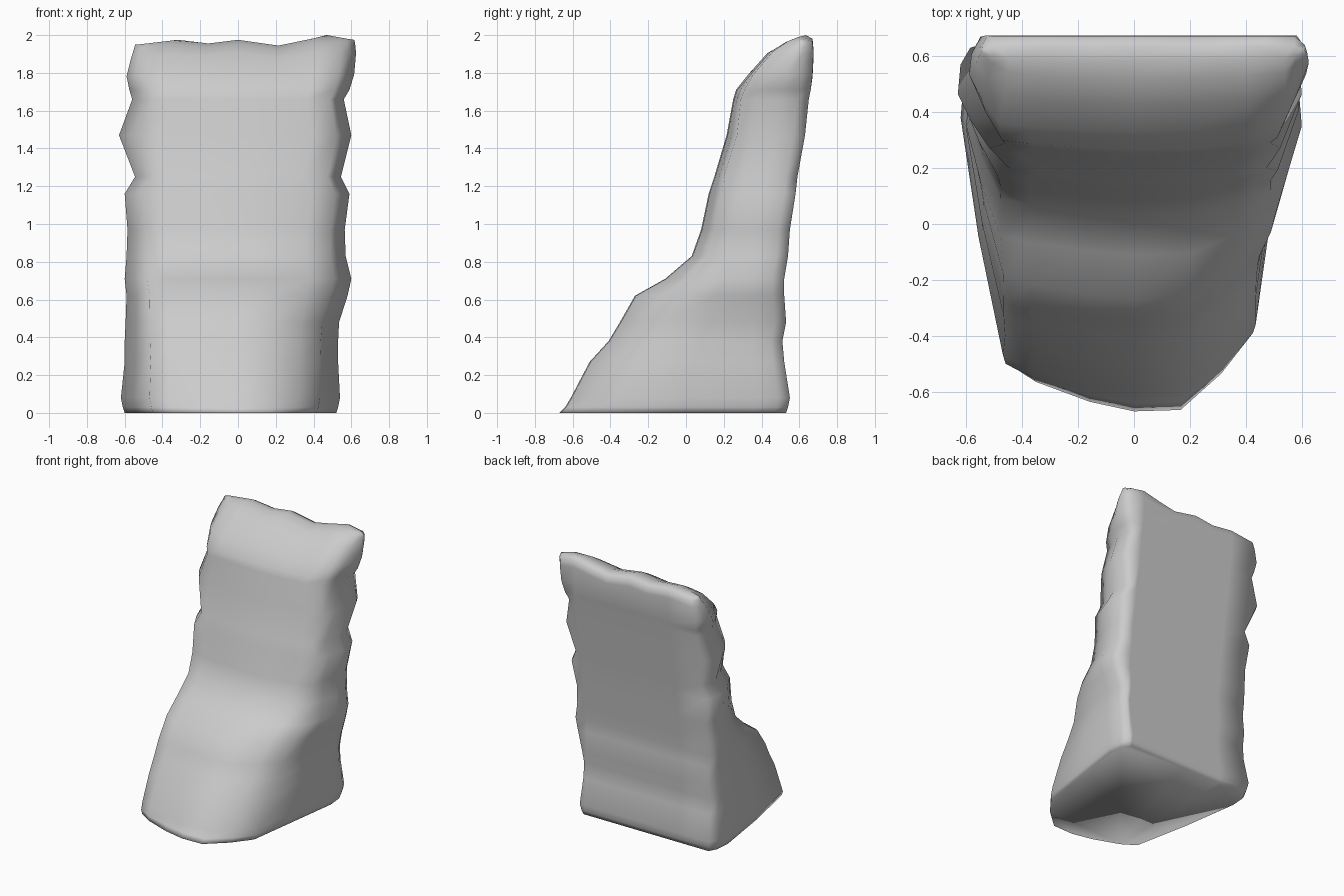
import bpy, bmesh

# Horizontal slices: z, left x, right x, front y, back y, left corner y, right corner y
SLICES = [
    (0.00, -.60, .52, -.67, .53, -.50, -.40),
    (0.03, -.61, .53, -.64, .54, -.50, -.39),
    (0.08, -.62, .54, -.61, .55, -.47, -.36),
    (0.27, -.60, .53, -.51, .52, -.40, -.27),
    (0.38, -.60, .53, -.41, .51, -.33, -.19),
    (0.48, -.595, .535, -.35, .53, -.28, -.12),
    (0.62, -.59, .58, -.27, .52, -.18, -.03),
    (0.71, -.60, .60, -.11, .52, -.04, .05),
    (0.83, -.59, .57, .03, .54, .09, .12),
    (0.97, -.585, .565, .08, .55, .14, .16),
    (1.16, -.60, .59, .12, .58, .18, .19),
    (1.25, -.545, .545, .15, .59, .20, .20),
    (1.47, -.63, .60, .215, .63, .27, .27),
    (1.66, -.56, .56, .25, .65, .29, .29),
    (1.71, -.575, .59, .265, .66, .30, .31),
    (1.79, -.59, .615, .33, .67, .36, .36),
    (1.90, -.565, .625, .43, .675, .46, .46),
    (1.95, -.55, .62, .52, .67, .54, .54),
    (1.97, -.545, .615, .585, .635, .59, .59),
]
# Wavy crest height across x
CREST = [(-.7, 1.94), (-.53, 1.95), (-.32, 1.975), (-.15, 1.955), (0, 1.975),
         (.19, 1.94), (.35, 1.97), (.47, 2.0), (.61, 1.975), (.7, 1.975)]


def crest(x):
    for (a, za), (b, zb) in zip(CREST, CREST[1:]):
        if x <= b:
            return za + (zb - za) * (x - a) / (b - a)
    return CREST[-1][1]


def lerp(a, b, t):
    return a + (b - a) * t


def section(z, xl, xr, yf, yb, cl, cr):
    t = min(z, 1.0)
    fl, fr = lerp(.75, .82, t), lerp(.80, .87, t)
    d = yb - yf
    s = min(.17, d * .4)
    e = min(.06, d * .2)
    left, right = fl * xl, fr * xr
    pts = [(left, cl), (left * .78, lerp(yf, cl, .62)), (left * .35, lerp(yf, cl, .2)),
           (0, yf), (right * .4, yf + .005), (right * .75, lerp(yf, cr, .5)), (right, cr),
           (lerp(right, xr, .5), lerp(cr, yb - s, .5)), (xr, yb - s), (xr * .985, yb - e), (xr * .93, yb),
           (.47, yb), (.33, yb), (.19, yb), (0, yb), (-.15, yb), (-.32, yb),
           (xl * .93, yb), (xl * .985, yb - e), (xl, yb - s),
           (lerp(left, xl, .58), lerp(cl, yb - s, .5))]
    w = max(0, min(1, (z - 1.7) / .25))
    return [(x, y, z + w * (crest(x) - 1.97)) for x, y in pts]


# Loft the slices into a rock pillar
bm = bmesh.new()
rings = [[bm.verts.new(p) for p in section(*s)] for s in SLICES]
n = len(rings[0])
for a, b in zip(rings, rings[1:]):
    for i in range(n):
        j = (i + 1) % n
        bm.faces.new((a[i], a[j], b[j], b[i]))
bm.faces.new(rings[0][::-1])
top = bm.faces.new(rings[-1])
bmesh.ops.triangulate(bm, faces=[top])
bmesh.ops.recalc_face_normals(bm, faces=bm.faces[:])
for f in bm.faces:
    f.smooth = True

mesh = bpy.data.meshes.new("rock_pillar")
bm.to_mesh(mesh)
bm.free()
rock = bpy.data.objects.new("rock_pillar", mesh)
bpy.context.collection.objects.link(rock)
